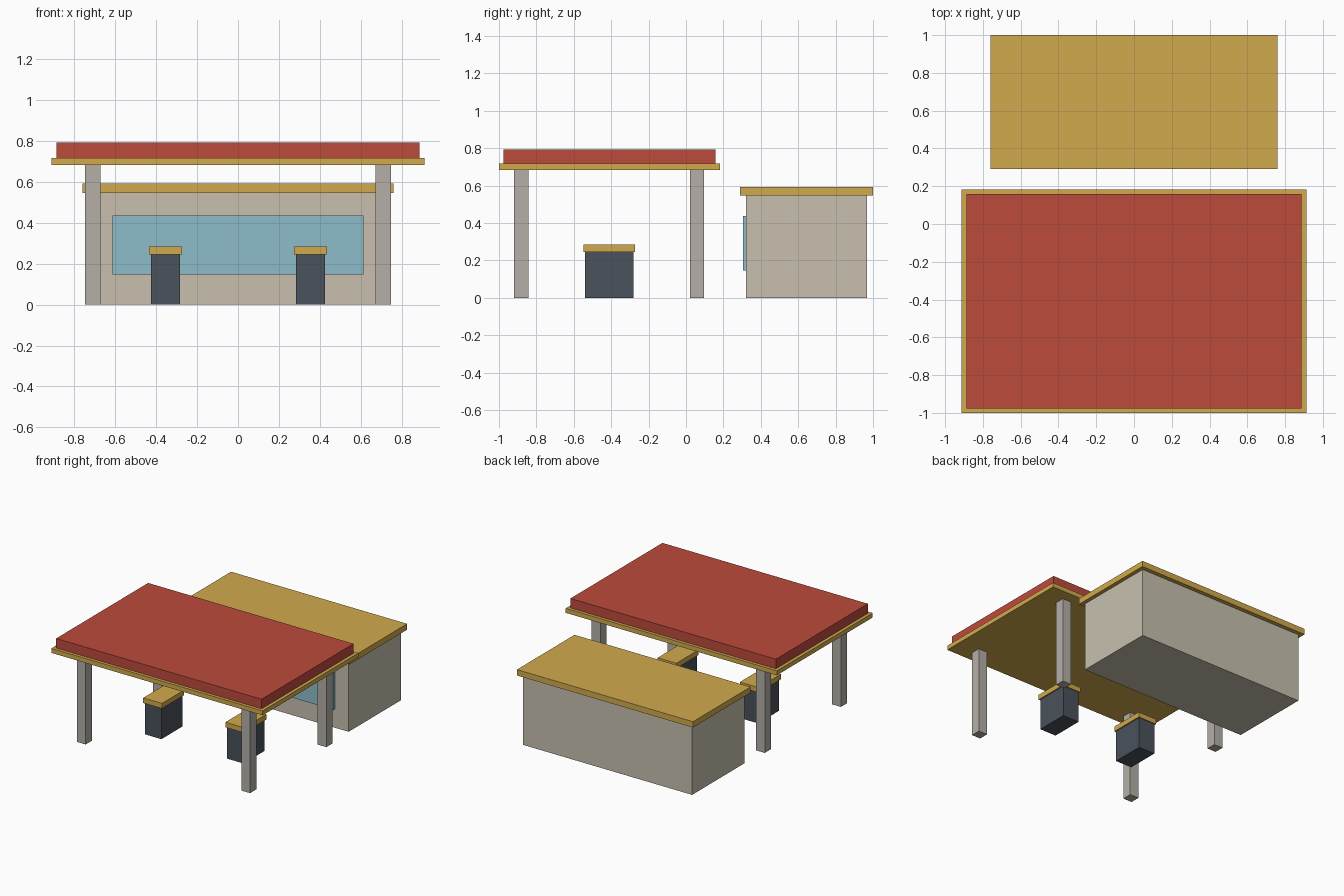
import bpy

if "Cube" in bpy.data.objects:
    bpy.data.objects.remove(bpy.data.objects["Cube"])


def material(name, rgb):
    m = bpy.data.materials.new(name)
    m.diffuse_color = (*rgb, 1)
    m.use_nodes = True
    m.node_tree.nodes["Principled BSDF"].inputs["Base Color"].default_value = m.diffuse_color
    return m


RED = material("red", (0.51, 0.07, 0.045))
GOLD = material("gold", (0.64, 0.40, 0.075))
WALL = material("wall", (0.58, 0.53, 0.43))
POST = material("post", (0.46, 0.43, 0.39))
DARK = material("dark", (0.069, 0.084, 0.107))
GLASS = material("glass", (0.27, 0.51, 0.59))


def box(name, x, y, z, mat):
    """Box from (min, max) pairs on each axis."""
    spans = (x, y, z)
    bpy.ops.mesh.primitive_cube_add(size=1, location=[(a + b) / 2 for a, b in spans])
    ob = bpy.context.object
    ob.name = name
    ob.scale = [b - a for a, b in spans]
    bpy.ops.object.transform_apply(location=False, rotation=False, scale=True)
    ob.data.materials.append(mat)
    return ob


# Shop building
box("shop_body", (-0.73, 0.73), (0.322, 0.967), (0, 0.546), WALL)
box("shop_roof", (-0.76, 0.76), (0.29, 1.0), (0.546, 0.592), GOLD)
box("shop_window", (-0.613, 0.613), (0.304, 0.322), (0.147, 0.437), GLASS)

# Canopy: trim slab with a raised top
box("canopy_trim", (-0.912, 0.912), (-1.0, 0.182), (0.682, 0.717), GOLD)
box("canopy_top", (-0.887, 0.887), (-0.976, 0.158), (0.717, 0.792), RED)

for side, s in (("left", -1), ("right", 1)):
    # Canopy posts
    for end, y in (("front", -0.881), ("back", 0.059)):
        x = s * 0.71
        box(f"{end}_{side}_post", (x - 0.038, x + 0.038),
            (y - 0.038, y + 0.038), (0, 0.682), POST)
    # Pumps with caps
    x = s * 0.355
    box(f"{side}_pump", (x - 0.071, x + 0.071), (-0.539, -0.281), (0, 0.245), DARK)
    box(f"{side}_pump_cap", (x - 0.081, x + 0.081), (-0.547, -0.273), (0.245, 0.285), GOLD)
